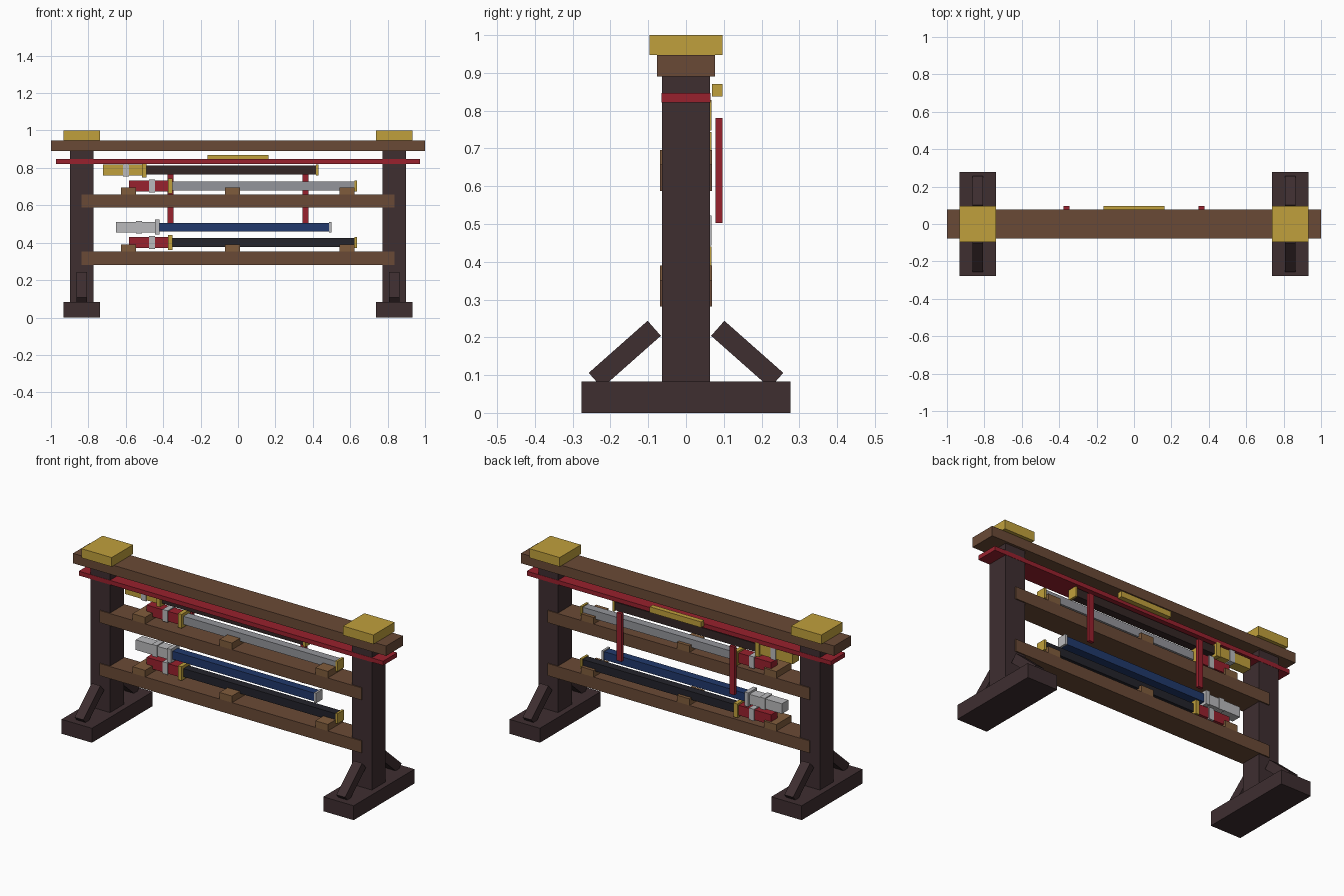
import bpy
import math

cube = bpy.data.objects.get("Cube")
if cube:
    bpy.data.objects.remove(cube, do_unlink=True)


def make_material(name, rgb):
    """Flat material from 0-255 display values."""
    linear = [((c / 255 + 0.055) / 1.055) ** 2.4 for c in rgb] + [1.0]
    mat = bpy.data.materials.new(name)
    mat.use_nodes = True
    mat.diffuse_color = linear
    bsdf = mat.node_tree.nodes["Principled BSDF"]
    bsdf.inputs["Base Color"].default_value = linear
    bsdf.inputs["Roughness"].default_value = 0.8
    return mat


DARK_WOOD = make_material("dark wood", (62, 46, 48))
BROWN_WOOD = make_material("brown wood", (106, 74, 54))
LIGHT_WOOD = make_material("light wood", (128, 92, 60))
GOLD = make_material("gold", (192, 160, 60))
RED = make_material("red lacquer", (152, 33, 45))
SILVER = make_material("silver", (186, 186, 188))
GREY = make_material("grey", (148, 149, 155))
BLUE = make_material("blue lacquer", (33, 57, 108))
BLACK = make_material("black lacquer", (35, 35, 43))
UMBER = make_material("umber lacquer", (52, 38, 37))


def box(name, mat, x, y, z, tilt=0.0):
    """Box from (low, high) ranges on each axis, tilted about x."""
    mid = [(a + b) / 2 for a, b in (x, y, z)]
    bpy.ops.mesh.primitive_cube_add(size=1, location=mid, rotation=(tilt, 0, 0))
    obj = bpy.context.object
    obj.name = name
    obj.scale = [b - a for a, b in (x, y, z)]
    obj.data.materials.append(mat)
    return obj


def around(centre, half):
    return (centre - half, centre + half)


# End frames: foot, post, gold cap and two slanted braces on each side
for side, label in ((-1, "right"), (1, "left")):
    px = side * 0.836
    box(label + "_foot", DARK_WOOD, around(px, 0.097), around(0, 0.277), (0, 0.083))
    box(label + "_post", DARK_WOOD, around(px, 0.063), around(0, 0.063), (0.083, 0.89))
    box(label + "_cap", GOLD, around(px, 0.097), around(0, 0.097), (0.947, 1.0))
    for facing, end in ((-1, "front"), (1, "back")):
        box(f"{label}_{end}_brace", DARK_WOOD, around(px, 0.028),
            around(facing * 0.162, 0.104), around(0.155, 0.0265),
            tilt=-facing * math.radians(41.5))

# Long beams
box("top_beam", BROWN_WOOD, around(0, 1.0), around(0, 0.077), (0.89, 0.947))
box("red_rail", RED, around(0, 0.972), around(0, 0.0645), (0.822, 0.847))

# Shelf rails with rest blocks
for label, z in (("lower", 0.282), ("upper", 0.588)):
    box(label + "_rail", BROWN_WOOD, around(0, 0.836), around(0, 0.069), (z, z + 0.07))
    for i, x in enumerate((-0.585, -0.03, 0.582)):
        box(f"{label}_rest_{i + 1}", LIGHT_WOOD, around(x, 0.04),
            around(0, 0.069), (z + 0.07, z + 0.108))

# Back plate and hanging bars
box("back_plate", GOLD, around(0, 0.164), (0.069, 0.097), (0.837, 0.87))
for x, label in ((-0.36, "right"), (0.36, "left")):
    box(label + "_hanging_bar", RED, around(x, 0.016), (0.078, 0.096), (0.503, 0.78))


def sword(label, x, z, length, sheath, grip, fittings):
    """Sheathed sword lying along x, with its guard starting at x."""
    y = 0.027

    def piece(part, mat, start, end, half):
        box(f"{label}_{part}", mat, (x + start, x + end), around(y, half), around(z, half))

    piece("grip", grip, -0.208, 0, 0.029)
    piece("grip_band", SILVER, -0.102, -0.07, 0.034)
    piece("guard", fittings, 0, 0.024, 0.04)
    piece("sheath", sheath, 0.024, 0.024 + length, 0.0235)
    piece("sheath_tip", fittings, 0.024 + length, 0.037 + length, 0.029)


sword("top_sword", -0.513, 0.788, 0.907, UMBER, GOLD, GOLD)
sword("upper_sword", -0.375, 0.703, 0.975, GREY, RED, GOLD)
sword("middle_sword", -0.444, 0.483, 0.907, BLUE, SILVER, SILVER)
sword("lower_sword", -0.375, 0.401, 0.975, BLACK, RED, GOLD)
